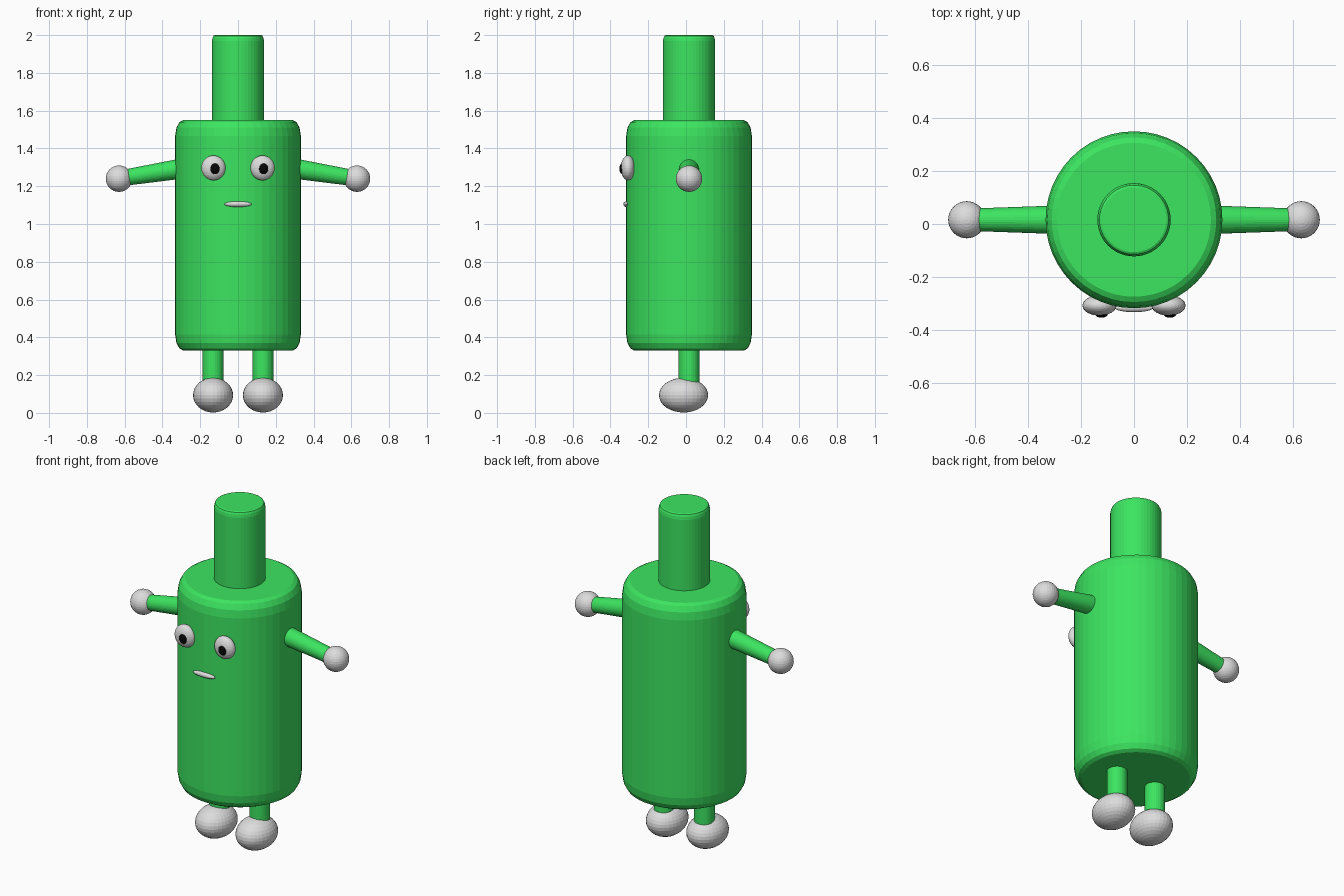
import bpy, bmesh, math
from mathutils import Vector

cube = bpy.data.objects.get("Cube")
if cube:
    bpy.data.objects.remove(cube, do_unlink=True)

AXIS_Y = 0.016  # body centre line


def material(name, color):
    mat = bpy.data.materials.new(name)
    mat.use_nodes = True
    mat.diffuse_color = color
    bsdf = mat.node_tree.nodes["Principled BSDF"]
    bsdf.inputs["Base Color"].default_value = color
    bsdf.inputs["Roughness"].default_value = 0.5
    return mat


GREEN = material("green", (0.045, 0.78, 0.117, 1))
WHITE = material("soft_white", (0.72, 0.72, 0.72, 1))
BLACK = material("black", (0.002, 0.002, 0.002, 1))


def finish(bm, name, mat):
    bmesh.ops.recalc_face_normals(bm, faces=bm.faces[:])
    mesh = bpy.data.meshes.new(name)
    bm.to_mesh(mesh)
    bm.free()
    mesh.materials.append(mat)
    obj = bpy.data.objects.new(name, mesh)
    bpy.context.collection.objects.link(obj)
    return obj


def lathe(name, profile, mat, sides=48):
    """Stack of rings (radius, height) around the body axis, capped at both ends."""
    bm = bmesh.new()
    rings = []
    for r, z in profile:
        angles = [2 * math.pi * i / sides for i in range(sides)]
        rings.append([bm.verts.new((r * math.cos(a), AXIS_Y + r * math.sin(a), z))
                      for a in angles])
    for low, high in zip(rings, rings[1:]):
        for i in range(sides):
            j = (i + 1) % sides
            bm.faces.new((low[i], low[j], high[j], high[i]))
    bm.faces.new(rings[0])
    bm.faces.new(rings[-1])
    return finish(bm, name, mat)


def ellipsoid(name, center, radii, mat):
    bm = bmesh.new()
    bmesh.ops.create_uvsphere(bm, u_segments=32, v_segments=16, radius=1)
    bmesh.ops.scale(bm, vec=radii, verts=bm.verts)
    bmesh.ops.translate(bm, vec=center, verts=bm.verts)
    return finish(bm, name, mat)


def limb(name, start, end, r_start, r_end):
    start, end = Vector(start), Vector(end)
    bm = bmesh.new()
    bmesh.ops.create_cone(bm, cap_ends=True, segments=32, radius1=r_start,
                          radius2=r_end, depth=(end - start).length)
    turn = (end - start).to_track_quat("Z", "Y").to_matrix()
    bmesh.ops.rotate(bm, matrix=turn, verts=bm.verts)
    bmesh.ops.translate(bm, vec=(start + end) / 2, verts=bm.verts)
    return finish(bm, name, GREEN)


# Body with rounded shoulders, and neck
shoulder = [(0.333, 0.085), (0.326, 0.04), (0.31, 0.011), (0.29, 0)]
bottom, top = 0.33, 1.55
lathe("body", [(r, bottom + d) for r, d in reversed(shoulder)]
      + [(r, top - d) for r, d in shoulder], GREEN)
lathe("neck", [(0.138, 1.5), (0.138, 1.968), (0.135, 1.985), (0.13, 1.996),
               (0.122, 2.0)], GREEN)

# Paired limbs and eyes
for side, s in (("left", 1), ("right", -1)):
    limb(side + "_arm", (s * 0.25, AXIS_Y, 1.301), (s * 0.62, AXIS_Y, 1.242), 0.055, 0.042)
    ellipsoid(side + "_hand", (s * 0.63, AXIS_Y, 1.24), (0.07, 0.07, 0.07), WHITE)
    limb(side + "_leg", (s * 0.132, AXIS_Y, 0.1), (s * 0.132, AXIS_Y, 0.4), 0.055, 0.055)
    ellipsoid(side + "_foot", (s * 0.132, -0.013, 0.094), (0.106, 0.13, 0.092), WHITE)
    ellipsoid(side + "_eye", (s * 0.13, -0.307, 1.297), (0.064, 0.038, 0.066), WHITE)
    ellipsoid(side + "_pupil", (s * 0.129 + 0.006, -0.335, 1.293),
              (0.026, 0.018, 0.03), BLACK)

# Mouth
ellipsoid("mouth", (0, -0.316, 1.105), (0.072, 0.016, 0.015), WHITE)

# Curved sides smooth, rims and caps crisp
for obj in bpy.context.collection.objects:
    if obj.name in ("body", "neck") or obj.name.endswith(("_arm", "_leg")):
        for p in obj.data.polygons:
            p.use_smooth = False
